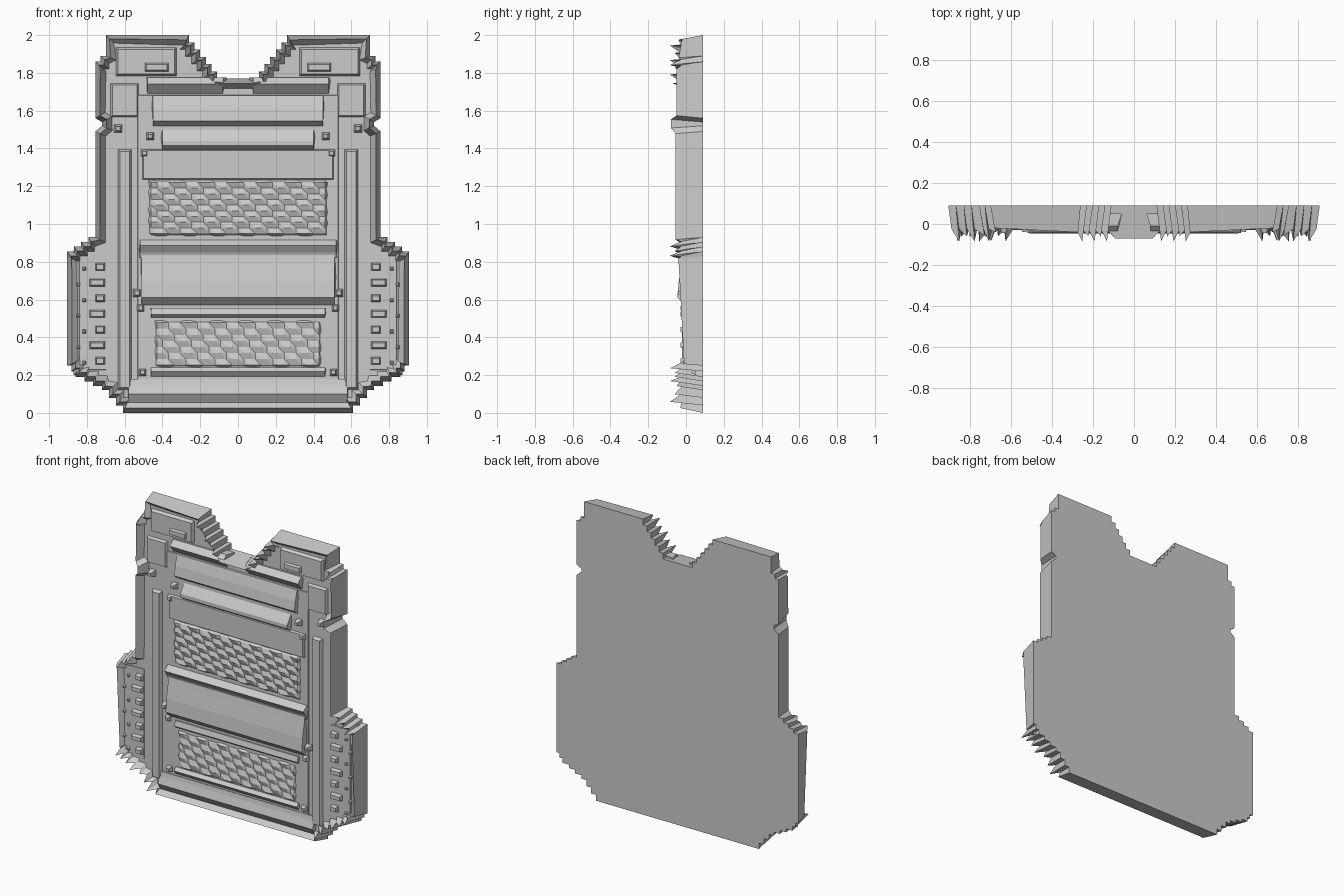
import bpy, bmesh
from mathutils import Vector

if "Cube" in bpy.data.objects:
    bpy.data.objects.remove(bpy.data.objects["Cube"])

BACK = 0.09


def finish(bm, name):
    bmesh.ops.recalc_face_normals(bm, faces=bm.faces)
    me = bpy.data.meshes.new(name)
    bm.to_mesh(me)
    bm.free()
    ob = bpy.data.objects.new(name, me)
    bpy.context.collection.objects.link(ob)
    return ob


def block(name, x0, x1, z0, z1, y, root=0.05, taper=0.02):
    """Tapered raised block standing out of the plate towards -y."""
    bm = bmesh.new()
    rings = []
    for t, yy in ((0, root), (taper, y)):
        rings.append([bm.verts.new((a, yy, b)) for a, b in (
            (x0 + t, z0 + t), (x1 - t, z0 + t), (x1 - t, z1 - t), (x0 + t, z1 - t))])
    bm.faces.new(rings[0])
    bm.faces.new(rings[1])
    for i in range(4):
        j = (i + 1) % 4
        bm.faces.new((rings[0][i], rings[0][j], rings[1][j], rings[1][i]))
    return finish(bm, name)


def pair(name, x0, x1, z0, z1, y, **kw):
    block(name + "_right", x0, x1, z0, z1, y, **kw)
    block(name + "_left", -x1, -x0, z0, z1, y, **kw)


def ridge(name, x0, x1, profile):
    """Horizontal band: (z, y) profile swept across x, closed into the plate."""
    bm = bmesh.new()
    pts = [(profile[0][0], 0.05)] + profile + [(profile[-1][0], 0.05)]
    ends = [[bm.verts.new((x + (s * 0.02 if y < 0.01 else 0), y, z))
             for z, y in pts] for x, s in ((x0, 1), (x1, -1))]
    n = len(pts)
    for e in ends:
        bm.faces.new(e)
    for i in range(n):
        j = (i + 1) % n
        bm.faces.new((ends[0][i], ends[0][j], ends[1][j], ends[1][i]))
    return finish(bm, name)


def weave(name, x0, x1, z0, z1, y, amp):
    """Woven mesh panel: grid of diagonal checks."""
    bm = bmesh.new()
    nx, nz = round((x1 - x0) / 0.031), round((z1 - z0) / 0.031)
    g = []
    for j in range(nz + 1):
        row = []
        for i in range(nx + 1):
            edge = i in (0, nx) or j in (0, nz)
            up = (i + 3 * j) % 5 < 2
            row.append(bm.verts.new((x0 + (x1 - x0) * i / nx,
                                     0.02 if edge else y - amp * up,
                                     z0 + (z1 - z0) * j / nz)))
        g.append(row)
    for j in range(nz):
        for i in range(nx):
            a, b, c, d = g[j][i], g[j][i + 1], g[j + 1][i + 1], g[j + 1][i]
            bm.faces.new((a, b, d))
            bm.faces.new((b, c, d))
    return finish(bm, name)


# Right half of the vest outline: x, z, rim depth, stair steps to next point
half_outline = [
    (0.61, 0.00, -0.03, 3), (0.72, 0.12, -0.05, 3), (0.86, 0.19, -0.06, 2),
    (0.905, 0.25, -0.01, 0), (0.905, 0.83, -0.04, 4), (0.755, 0.93, -0.055, 0),
    (0.755, 1.49, -0.055, 0), (0.72, 1.52, -0.08, 0), (0.72, 1.54, -0.08, 0),
    (0.755, 1.56, -0.05, 0), (0.755, 1.83, -0.05, 2), (0.70, 1.89, -0.04, 0),
    (0.70, 2.00, -0.02, 0), (0.26, 2.00, -0.04, 6), (0.08, 1.77, -0.07, 0)]


def seg_normal(a, b):
    d = (b - a).normalized()
    return Vector((d.y, -d.x))


def sample_outline():
    p = [Vector(q[:2]) for q in half_outline]
    ghost = [Vector((-p[0].x, p[0].y))] + p + [Vector((-p[-1].x, p[-1].y))]
    out = []
    for i, (x, z, y, steps) in enumerate(half_outline):
        n0, n1 = seg_normal(ghost[i], p[i]), seg_normal(p[i], ghost[i + 2])
        out.append((p[i], (n0 + n1).normalized(), y))
        if steps:
            h = (p[i + 1] - p[i]) / steps
            for k in range(steps):
                a = p[i] + h * k
                if k:
                    out.append((a, n1, -0.085 if k % 2 else -0.06))
                out.append((Vector((a.x, a.y + h.y)), n1, -0.025))
    return out + [(Vector((-a.x, a.y)), Vector((-n.x, n.y)), y) for a, n, y in reversed(out)]


# Vest plate: flat back, sloping walls, jagged rim, sunken front
bm = bmesh.new()
back, rim, inner = [], [], []
for p, n, y in sample_outline():
    r, s = p - n * 0.028, p - n * 0.06
    back.append(bm.verts.new((p.x, BACK, p.y)))
    rim.append(bm.verts.new((r.x, y, r.y)))
    inner.append(bm.verts.new((s.x, 0.0, s.y)))
caps = [bm.faces.new(back), bm.faces.new(inner)]
for a, b in ((back, rim), (rim, inner)):
    for i in range(len(a)):
        j = (i + 1) % len(a)
        bm.faces.new((a[i], a[j], b[j], b[i]))
bm.normal_update()
bmesh.ops.triangulate(bm, faces=caps)
finish(bm, "vest_plate")

# Long side rails framing the front
pair("side_rail", 0.54, 0.66, 0.10, 1.42, -0.022, taper=0.035)

# Front panels and horizontal bands, bottom to top
block("front_panel", -0.55, 0.55, 0.10, 1.70, -0.006)
ridge("hem_band", -0.60, 0.60, [(0.055, 0.0), (0.10, -0.03), (0.15, -0.015), (0.18, -0.01)])
ridge("lower_panel_sill", -0.48, 0.48, [(0.185, 0.0), (0.22, -0.03), (0.24, -0.01)])
weave("lower_weave", -0.46, 0.46, 0.22, 0.51, -0.01, 0.01)
ridge("lower_panel_header", -0.48, 0.48, [(0.50, 0.0), (0.52, -0.025), (0.555, -0.015)])
ridge("pocket_flap", -0.53, 0.53,
      [(0.565, 0.0), (0.61, -0.046), (0.70, -0.038), (0.80, -0.02), (0.86, -0.01)])
ridge("waist_strap", -0.54, 0.54, [(0.82, -0.008), (0.85, -0.02), (0.885, -0.045), (0.92, 0.0)])
weave("upper_weave", -0.49, 0.49, 0.92, 1.25, -0.016, 0.011)
block("upper_flat_panel", -0.52, 0.52, 1.22, 1.41, -0.022)
ridge("chest_strap", -0.42, 0.42, [(1.39, -0.01), (1.415, -0.045), (1.44, -0.045), (1.50, -0.005)])
ridge("chest_band", -0.47, 0.47, [(1.515, 0.0), (1.545, -0.04), (1.61, -0.03), (1.68, -0.01)])
for side, a, b in (("left", -0.50, -0.06), ("right", 0.06, 0.50)):
    ridge("yoke_lip_" + side, a, b, [(1.69, 0.0), (1.74, -0.045), (1.775, -0.01)])

# Shoulder pads in two layers with edge tabs
pair("shoulder_pad", 0.30, 0.67, 1.76, 1.96, -0.022, taper=0.035)
pair("shoulder_pad_top", 0.34, 0.52, 1.78, 1.88, -0.038, taper=0.035)
pair("upper_side_pad", 0.50, 0.70, 1.54, 1.77, -0.018, taper=0.035)

# Buckles at the band ends
for k, (x, z, y) in enumerate(((0.46, 1.34, -0.035), (0.43, 1.43, -0.045), (0.60, 1.47, -0.045),
                               (0.50, 0.60, -0.04), (0.48, 0.52, -0.03), (0.47, 0.18, -0.035))):
    pair(f"buckle_{k}", x, x + 0.07, z, z + 0.07, y, taper=0.025)

# Side pouches with staggered rows of stitched lugs
pair("side_pouch", 0.67, 0.87, 0.20, 0.86, -0.003, taper=0.03)
for k in range(7):
    z, shift = 0.24 + k * 0.083, 0.03 * (k % 2)
    pair(f"pouch_lug_{k}", 0.69, 0.77 + shift, z, z + 0.07, -0.028, taper=0.022)
    pair(f"pouch_stitch_{k}", 0.79 + shift, 0.84 + shift, z, z + 0.05, -0.018, taper=0.02)
